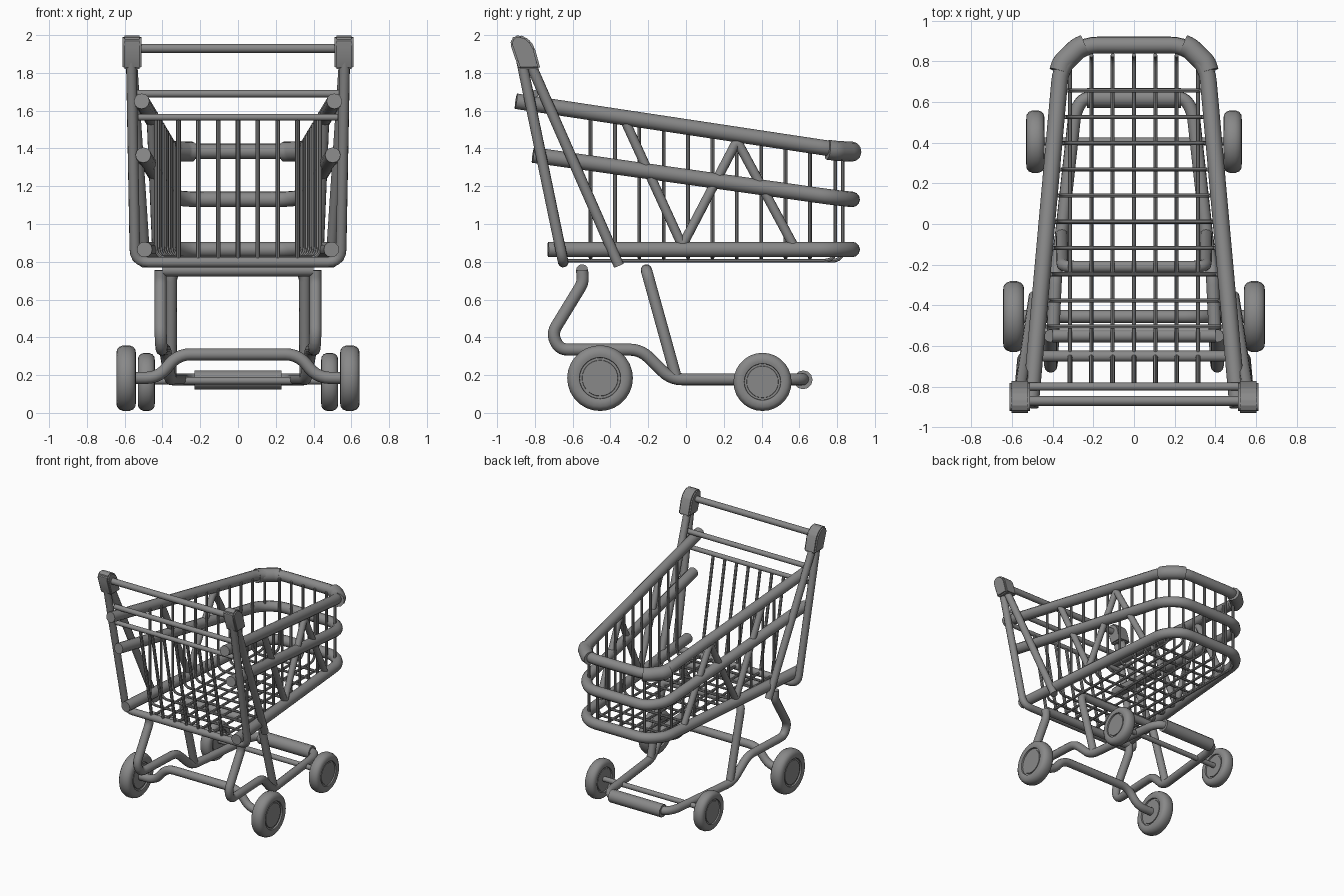
import bpy, bmesh, math
from mathutils import Vector, Matrix

cube = bpy.data.objects.get("Cube")
if cube:
    bpy.data.objects.remove(cube, do_unlink=True)

steel = bpy.data.materials.new("grey_steel")
steel.use_nodes = True
GREY = (0.25, 0.25, 0.25, 1)
steel.diffuse_color = GREY
steel.node_tree.nodes["Principled BSDF"].inputs["Base Color"].default_value = GREY


def finish(ob, angle=40):
    bpy.ops.object.select_all(action='DESELECT')
    ob.select_set(True)
    bpy.context.view_layer.objects.active = ob
    if ob.type == 'CURVE':
        bpy.ops.object.convert(target='MESH')
    bpy.ops.object.shade_smooth_by_angle(angle=math.radians(angle))


def rounded(points, bend):
    """Replace each inner corner of a path with a short curve."""
    pts = [Vector(p) for p in points]
    out = [pts[0]]
    for a, b, c in zip(pts, pts[1:], pts[2:]):
        d = min(bend, (a - b).length * 0.48, (c - b).length * 0.48)
        p, q = b + (a - b).normalized() * d, b + (c - b).normalized() * d
        for i in range(6):
            t = i / 5
            out.append(p * (1 - t) ** 2 + b * 2 * t * (1 - t) + q * t * t)
    return out + [pts[-1]]


def tubes(name, paths, radius, bend=0.06, res=4):
    curve = bpy.data.curves.new(name, 'CURVE')
    curve.dimensions = '3D'
    curve.bevel_depth = radius
    curve.bevel_resolution = res
    curve.use_fill_caps = True
    for path in paths:
        pts = rounded(path, bend)
        spline = curve.splines.new('POLY')
        spline.points.add(len(pts) - 1)
        for sp, p in zip(spline.points, pts):
            sp.co = (*p, 1)
    curve.materials.append(steel)
    ob = bpy.data.objects.new(name, curve)
    bpy.context.collection.objects.link(ob)
    finish(ob)


def flip(path):
    return [(-x, y, z) for x, y, z in path]


def both(path):
    return [path, flip(path)]


def across(path):
    """Continue a left-hand path over the centre to the right side."""
    return path + flip(path)[::-1]


def bar(x, y, z):
    return [(-x, y, z), (x, y, z)]


def mesh_object(name, bm, angle=40):
    bmesh.ops.recalc_face_normals(bm, faces=bm.faces)
    mesh = bpy.data.meshes.new(name)
    bm.to_mesh(mesh)
    bm.free()
    mesh.materials.append(steel)
    ob = bpy.data.objects.new(name, mesh)
    bpy.context.collection.objects.link(ob)
    finish(ob, angle)


def rail_x(y):
    return 0.51 - 0.09 * (y + 0.9)


def top_z(y):
    return 1.65 - 0.152 * (y + 0.9)


# Basket rails, each a loop open towards the handle
for name, y0, z0, z1 in (("top_rail", -0.9, 1.65, 1.385),
                         ("middle_rail", -0.81, 1.365, 1.13),
                         ("bottom_rail", -0.73, 0.865, 0.865)):
    tubes(name, [across([(rail_x(y0), y0, z0), (rail_x(0.77), 0.77, z1 + (z0 - z1) * 0.05),
                         (0.25, 0.88, z1)])], 0.041, 0.07)

# Thick sleeves on the far corners of the top rail
tubes("corner_sleeve", both([(0.364, 0.75, 1.393), (0.352, 0.79, 1.388),
                             (0.275, 0.865, 1.383), (0.24, 0.88, 1.383)]), 0.053, 0.03)

# Wire basket: hoops over the floor and sides, lengthwise wires up the far end
hoops = []
for i in range(10):
    y = -0.505 + 0.129 * i
    x = rail_x(y) - 0.04
    hoops.append(across([(x, y, top_z(y)), (x, y, 0.82)]))
tubes("basket_hoops", hoops, 0.01, 0.06, 2)

columns = [-0.315 + 0.105 * i for i in range(7)]
wires = []
for x in columns:
    end = 0.83 if abs(x) < 0.3 else 0.79
    wires.append([(x, -0.65, 0.805), (x, end, 0.805), (x, end, 1.385)])
tubes("floor_wires", wires, 0.01, 0.06, 2)

# Grate below the handle
tubes("handle_side_grate", [[(x, -0.8, 1.565), (x, -0.65, 0.8)] for x in columns], 0.012, res=2)
tubes("grate_top_bar", [bar(0.53, -0.8, 1.565)], 0.018)
tubes("upper_cross_bar", [bar(0.54, -0.8, 1.69)], 0.02)

# Zigzag braces on both sides
zigzag = [(rail_x(y), y, z) for y, z in ((-0.32, 1.54), (-0.02, 0.885), (0.27, 1.44), (0.57, 0.885))]
tubes("side_brace", both(zigzag), 0.025, 0.03)

# Handle posts, struts and grip
tubes("handle_post", [across([(0.565, -0.87, 1.86), (0.545, -0.65, 0.798)])], 0.028, 0.07)
tubes("handle_strut", both([(0.56, -0.82, 1.84), (0.49, -0.355, 0.78)]), 0.028)
tubes("handle_grip", [bar(0.55, -0.87, 1.93)], 0.024)

# Rounded handle end caps
outline = [(-0.93, 1.95), (-0.925, 1.98), (-0.905, 1.997), (-0.88, 2.0), (-0.85, 1.99),
           (-0.82, 1.965), (-0.8, 1.93), (-0.77, 1.82), (-0.885, 1.82)]
for name, side in (("left_handle_cap", 1), ("right_handle_cap", -1)):
    bm = bmesh.new()
    face = bm.faces.new([bm.verts.new((side * 0.512, y, z)) for y, z in outline])
    new = bmesh.ops.extrude_face_region(bm, geom=[face])["geom"]
    bmesh.ops.translate(bm, vec=(side * 0.1, 0, 0),
                        verts=[v for v in new if isinstance(v, bmesh.types.BMVert)])
    bmesh.ops.bevel(bm, geom=bm.edges[:], offset=0.01, segments=2, affect='EDGES')
    mesh_object(name, bm)

# Undercarriage: long side tubes, arch and far bumper
side_tube = [(0.41, -0.55, 0.755), (0.41, -0.545, 0.69), (0.41, -0.71, 0.42), (0.405, -0.67, 0.335),
             (0.385, -0.24, 0.335), (0.36, -0.08, 0.178), (0.29, 0.55, 0.178), (0.25, 0.62, 0.178)]
tubes("chassis_frame", [across(side_tube), bar(0.4, -0.55, 0.755)], 0.032, 0.06)
tubes("chassis_arch", [across([(0.355, -0.05, 0.18), (0.352, -0.21, 0.757)])], 0.03, 0.06)
tubes("bumper_sleeve", [bar(0.23, 0.62, 0.175)], 0.05)

# Axles
tubes("near_axle", [across([(0.58, -0.455, 0.185), (0.42, -0.455, 0.185),
                            (0.32, -0.455, 0.31)])], 0.032, 0.07)
tubes("far_axle", [bar(0.49, 0.405, 0.17)], 0.02)


def wheel(name, x, y, radius, width):
    """Spin a tyre and hub section around the axle."""
    h = width / 2
    half = [(0, h * 0.8), (0.54, h * 0.8), (0.55, h * 0.68), (0.62, h * 0.68), (0.63, h * 0.92),
            (0.72, h), (0.86, h * 0.95), (0.95, h * 0.72), (1, h * 0.3)]
    section = half + [(r, -w) for r, w in reversed(half)]
    bm = bmesh.new()
    verts = [bm.verts.new((w, 0, r * radius)) for r, w in section]
    edges = [bm.edges.new(pair) for pair in zip(verts, verts[1:])]
    bmesh.ops.spin(bm, geom=verts + edges, cent=(0, 0, 0), axis=(1, 0, 0),
                   angle=math.tau, steps=28)
    bmesh.ops.remove_doubles(bm, verts=bm.verts[:], dist=0.0005)
    bmesh.ops.transform(bm, matrix=Matrix.Translation((x, y, radius + 0.01)), verts=bm.verts[:])
    mesh_object(name, bm, 35)


# Wheels
for label, s in (("left", 1), ("right", -1)):
    wheel(label + "_near_wheel", s * 0.592, -0.455, 0.174, 0.104)
    wheel(label + "_far_wheel", s * 0.485, 0.405, 0.154, 0.09)
